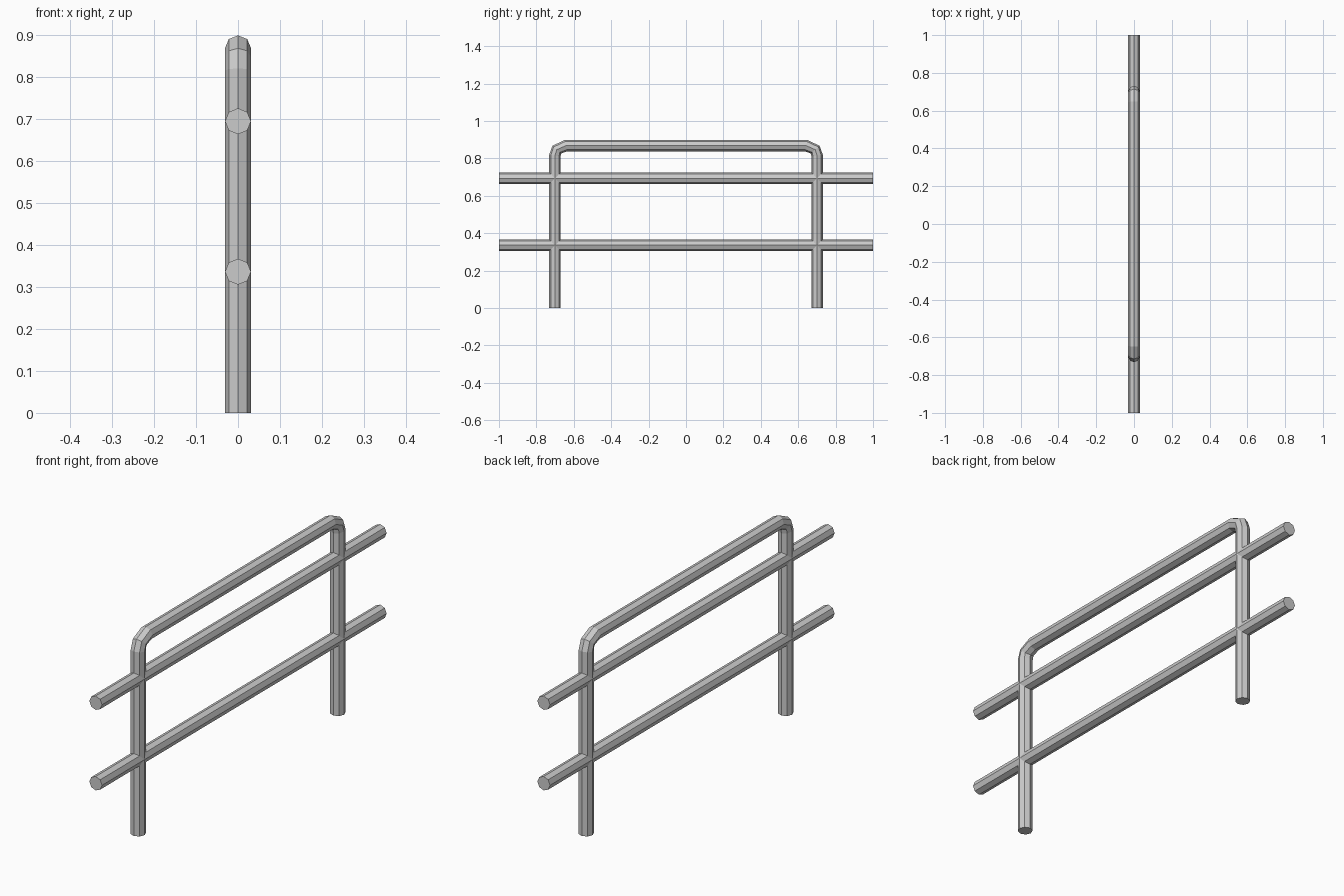
import bpy, bmesh, math
from mathutils import Vector

if "Cube" in bpy.data.objects:
    bpy.data.objects.remove(bpy.data.objects["Cube"])

RADIUS = 0.031
SIDES = 8


def tube(name, path):
    """Capped eight-sided tube along a (y, z) path lying in the x = 0 plane."""
    pts = [Vector((0, y, z)) for y, z in path]
    side = Vector((1, 0, 0))
    bm = bmesh.new()
    rings = []
    for i, p in enumerate(pts):
        before = pts[max(i - 1, 0)]
        after = pts[min(i + 1, len(pts) - 1)]
        d_in = (p - before).normalized() if i else (after - p).normalized()
        d_out = (after - p).normalized() if i < len(pts) - 1 else d_in
        normal = (d_in + d_out).normalized().cross(side)
        rings.append([bm.verts.new(p + RADIUS * (math.cos(a) * side + math.sin(a) * normal))
                      for a in (k * math.tau / SIDES for k in range(SIDES))])
    for r0, r1 in zip(rings, rings[1:]):
        for k in range(SIDES):
            j = (k + 1) % SIDES
            bm.faces.new((r0[k], r0[j], r1[j], r1[k]))
    bm.faces.new(rings[0])
    bm.faces.new(rings[-1])
    bmesh.ops.recalc_face_normals(bm, faces=bm.faces)
    mesh = bpy.data.meshes.new(name)
    bm.to_mesh(mesh)
    bm.free()
    obj = bpy.data.objects.new(name, mesh)
    bpy.context.collection.objects.link(obj)
    return obj


# Bent hoop: two posts joined by the top bar
half = [(0.701, 0.0), (0.701, 0.815), (0.691, 0.847), (0.643, 0.868)]
tube("post_hoop", half + [(-y, z) for y, z in reversed(half)])

# Straight horizontal rails passing through the posts
for name, z in (("lower_rail", 0.336), ("upper_rail", 0.694)):
    tube(name, [(-1, z), (1, z)])
